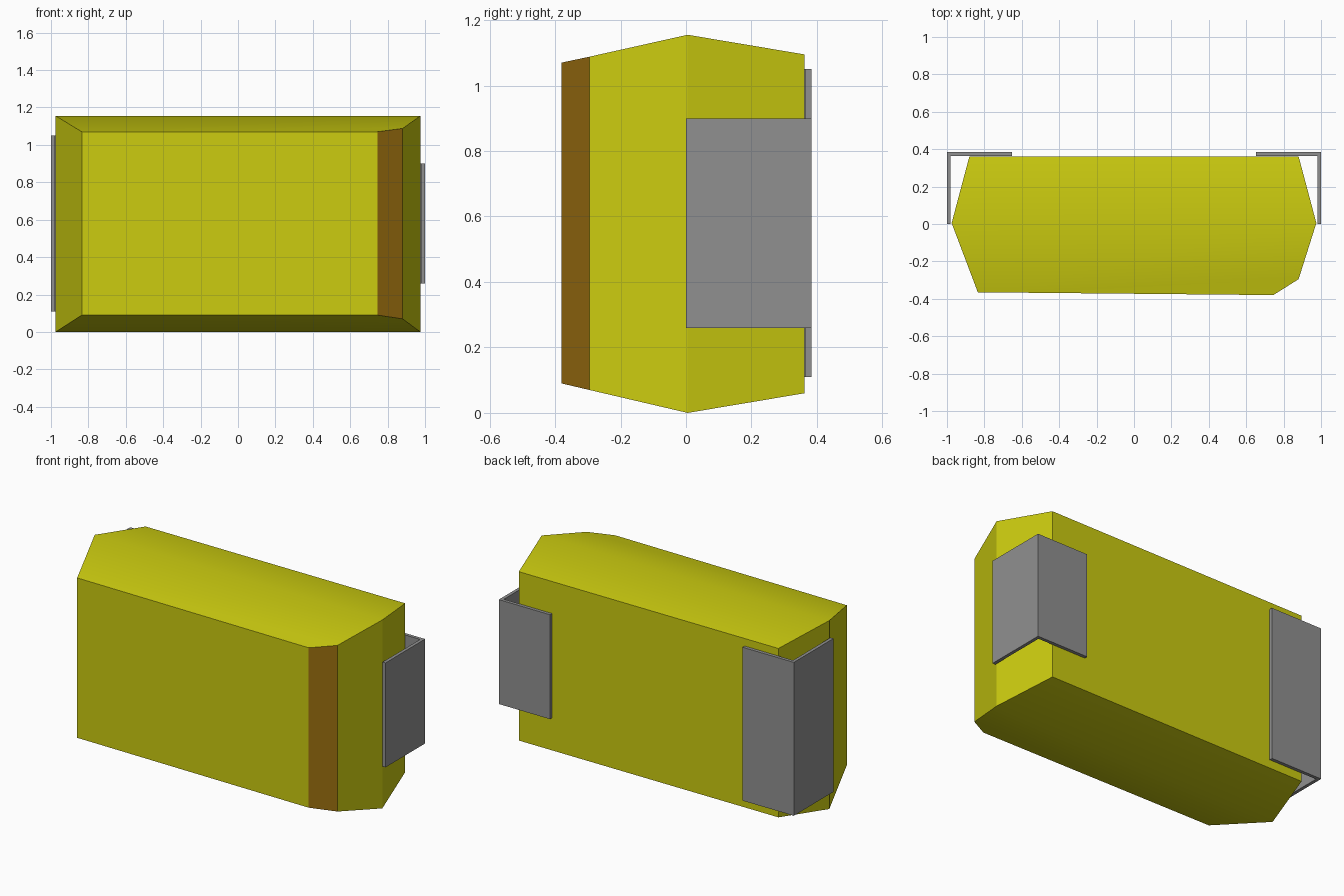
import bpy
import bmesh
import math

cube = bpy.data.objects.get("Cube")
if cube:
    bpy.data.objects.remove(cube, do_unlink=True)


def material(name, colour):
    mat = bpy.data.materials.new(name)
    mat.use_nodes = True
    mat.diffuse_color = (*colour, 1)
    mat.node_tree.nodes["Principled BSDF"].inputs["Base Color"].default_value = (*colour, 1)
    return mat


yellow = material("yellow casing", (0.6, 0.6, 0.005))
brown = material("brown polarity stripe", (0.33, 0.16, 0.005))
grey = material("grey metal", (0.28, 0.28, 0.28))


def prism(name, outline, mats):
    """Extrude a plan outline of (x, y, bottom z, top z) points."""
    bm = bmesh.new()
    low = [bm.verts.new((x, y, z)) for x, y, z, _ in outline]
    high = [bm.verts.new((x, y, z)) for x, y, _, z in outline]
    count = len(outline)
    for i in range(count):
        j = (i + 1) % count
        bm.faces.new((low[i], low[j], high[j], high[i]))
    mesh = bpy.data.meshes.new(name)
    obj = bpy.data.objects.new(name, mesh)
    bpy.context.collection.objects.link(obj)
    for mat in mats:
        mesh.materials.append(mat)
    return obj, bm, low, high


def finish(obj, bm):
    bmesh.ops.recalc_face_normals(bm, faces=bm.faces[:])
    bm.to_mesh(obj.data)
    bm.free()


# Casing: widest at the middle, drafted to front and back
plan = [
    (-0.835, -0.365, 0.09, 1.07),
    (0.745, -0.38, 0.09, 1.07),
    (0.88, -0.295, 0.07, 1.088),
    (0.975, 0.005, 0, 1.155),
    (0.88, 0.362, 0.06, 1.095),
    (-0.88, 0.362, 0.06, 1.095),
    (-0.975, 0.005, 0, 1.155),
]
casing, bm, low, high = prism("casing", plan, (yellow, brown))
for ring in (low, high):
    # Front strip with the chamfer corner, then the two main slopes
    bm.faces.new((ring[0], ring[1], ring[2]))
    bm.faces.new((ring[0], ring[2], ring[3], ring[6]))
    bm.faces.new((ring[3], ring[4], ring[5], ring[6]))

# Polarity stripe on the chamfer
bm.normal_update()
for face in bm.faces:
    if abs(face.normal.z) < 0.1 and 0.745 < face.calc_center_median().x < 0.88:
        face.material_index = 1
finish(casing, bm)

bpy.ops.object.select_all(action="DESELECT")
casing.select_set(True)
bpy.context.view_layer.objects.active = casing
bpy.ops.object.shade_smooth_by_angle(angle=math.radians(30))

# Terminals: L-shaped strips wrapped round the back corners
for name, side, bottom, top in (("left_terminal", 1, 0.26, 0.9),
                                ("right_terminal", -1, 0.11, 1.05)):
    bend = [(1, 0), (1, 0.384), (0.653, 0.384),
            (0.653, 0.364), (0.98, 0.364), (0.98, 0)]
    terminal, bm, low, high = prism(
        name, [(side * x, y, bottom, top) for x, y in bend], (grey,))
    for ring in (low, high):
        bm.faces.new((ring[0], ring[1], ring[4], ring[5]))
        bm.faces.new((ring[1], ring[2], ring[3], ring[4]))
    finish(terminal, bm)
